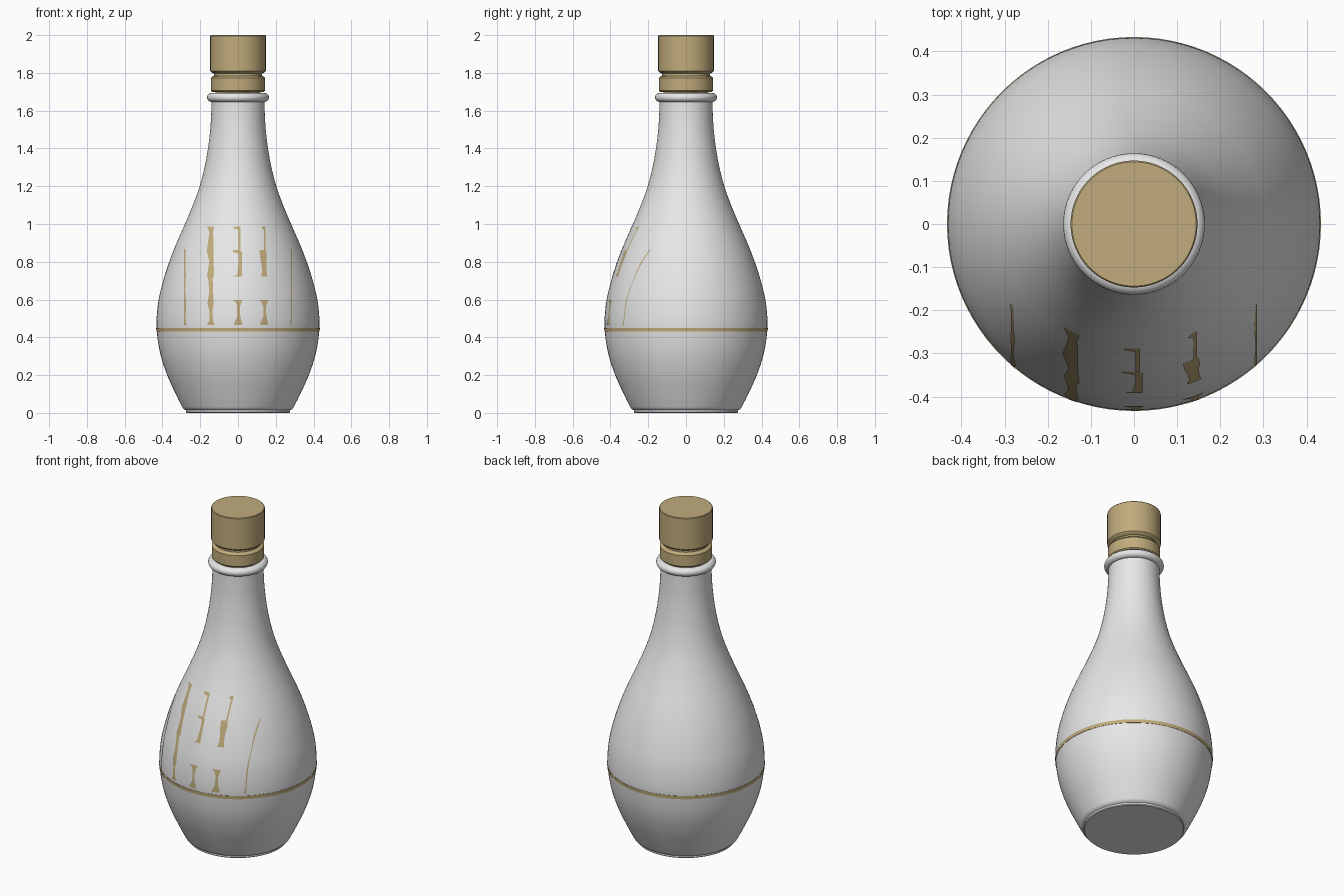
import bpy, bmesh, math

if "Cube" in bpy.data.objects:
    bpy.data.objects.remove(bpy.data.objects["Cube"])

SEG = 96

def mat(name, rgb):
    m = bpy.data.materials.new(name)
    m.diffuse_color = (*rgb, 1)
    m.use_nodes = True
    m.node_tree.nodes["Principled BSDF"].inputs["Base Color"].default_value = m.diffuse_color
    return m

white = mat("porcelain_white", (0.80, 0.80, 0.80))
gold = mat("matte_gold", (0.53, 0.41, 0.20))

def finish(name, bm, material, angle=35):
    me = bpy.data.meshes.new(name)
    bm.to_mesh(me)
    bm.free()
    ob = bpy.data.objects.new(name, me)
    bpy.context.collection.objects.link(ob)
    me.materials.append(material)
    bpy.ops.object.select_all(action='DESELECT')
    bpy.context.view_layer.objects.active = ob
    ob.select_set(True)
    bpy.ops.object.shade_smooth_by_angle(angle=math.radians(angle))
    return ob

def lathe(name, profile, material, closed=False):
    """Revolve (radius, z) points listed from bottom to top; ends are capped."""
    bm = bmesh.new()
    rings = [[bm.verts.new((r * math.cos(2 * math.pi * i / SEG),
                            r * math.sin(2 * math.pi * i / SEG), z))
              for i in range(SEG)] for r, z in profile]
    pairs = list(zip(rings, rings[1:]))
    if closed:
        pairs.append((rings[-1], rings[0]))
    for a, b in pairs:
        for i in range(SEG):
            j = (i + 1) % SEG
            bm.faces.new((a[i], a[j], b[j], b[i]))
    if not closed:
        bm.faces.new(rings[0][::-1])
        bm.faces.new(rings[-1])
    return finish(name, bm, material)

def spline(pts, steps=6):
    """Catmull-Rom smoothing of a profile."""
    p = [pts[0]] + pts + [pts[-1]]
    out = []
    for k in range(1, len(p) - 2):
        for s in range(steps):
            t = s / steps
            out.append(tuple(0.5 * (2 * b + (c - a) * t + (2*a - 5*b + 4*c - d) * t * t
                                    + (3*b - a - 3*c + d) * t ** 3)
                             for a, b, c, d in zip(p[k-1], p[k], p[k+1], p[k+2])))
    return out + [pts[-1]]

# bottle body with a small foot
side = spline([(0.292, 0.025), (0.325, 0.09), (0.375, 0.20), (0.411, 0.31), (0.429, 0.42),
               (0.431, 0.50), (0.420, 0.60), (0.396, 0.70), (0.364, 0.80), (0.325, 0.90),
               (0.281, 1.00), (0.239, 1.10), (0.203, 1.20), (0.177, 1.30), (0.159, 1.40),
               (0.147, 1.50), (0.141, 1.60), (0.139, 1.67)])
lathe("bottle_body", [(0.272, 0), (0.276, 0.004), (0.276, 0.014), (0.284, 0.018)] + side, white)

# rounded lip ring
lathe("lip_ring", [(0.138 + 0.026 * math.cos(a), 1.67 + 0.024 * math.sin(a))
                   for a in (2 * math.pi * i / 20 for i in range(20))], white, closed=True)

# stopper: collar, groove and cap
lathe("stopper", [(0.120, 1.67), (0.120, 1.698), (0.138, 1.700), (0.144, 1.706), (0.144, 1.772),
                  (0.138, 1.780), (0.126, 1.784), (0.126, 1.797), (0.140, 1.802),
                  (0.147, 1.810), (0.147, 1.996), (0.144, 2.0)], gold)

def radius(z):
    for (r0, z0), (r1, z1) in zip(side, side[1:]):
        if z0 <= z <= z1:
            return r0 + (r1 - r0) * (z - z0) / (z1 - z0)
    return side[-1][0]

# painted waist line
lathe("waist_line", [(0.42, 0.430), (radius(0.43) + 0.002, 0.430),
                     (radius(0.45) + 0.002, 0.450), (0.42, 0.450)], gold, closed=True)

def fleck(name, rows):
    """Thin gold sliver on the front; rows are (z, x_left, x_right) from bottom to top."""
    bm = bmesh.new()

    def pt(x, z):
        return bm.verts.new((x, -math.sqrt((radius(z) + 0.002) ** 2 - x * x), z))
    prev = None
    for (z0, l0, r0), (z1, l1, r1) in zip(rows, rows[1:]):
        n = max(1, round((z1 - z0) / 0.015))
        for k in range(n + 1):
            t = k / n
            z, l, r = z0 + (z1 - z0) * t, l0 + (l1 - l0) * t, r0 + (r1 - r0) * t
            if k == 0 and prev:
                continue
            row = [pt(l + (r - l) * i / 3, z) for i in range(4)]
            if prev:
                for i in range(3):
                    bm.faces.new((prev[i], prev[i+1], row[i+1], row[i]))
            prev = row
    finish(name, bm, gold)

# worn gold slivers in five columns
def base_fleck(name, x):
    fleck(name, [(0.465, x - .022, x + .022), (0.48, x - .018, x + .02), (0.51, x - .004, x + .012),
                 (0.56, x - .004, x + .010), (0.585, x - .012, x + .018), (0.598, x - .03, x + .024)])

base_fleck("center_fleck_low", 0.0)
base_fleck("right_fleck_low", 0.138)
fleck("center_fleck_mid", [(0.722, -.026, .02), (0.732, -.004, .02), (0.80, .004, .02),
                           (0.845, .002, .02), (0.852, -.028, .022), (0.862, -.026, .006)])
fleck("center_fleck_top", [(0.862, .003, .014), (0.97, .003, .014), (0.976, -.024, .014),
                           (0.988, -.022, .012)])
fleck("right_fleck_mid", [(0.722, .122, .156), (0.75, .128, .152), (0.79, .124, .150),
                          (0.83, .116, .153), (0.862, .114, .148)])
fleck("right_fleck_top", [(0.862, .138, .146), (0.97, .138, .146), (0.976, .126, .146),
                          (0.988, .128, .145)])
fleck("left_fleck", [(0.465, -.165, -.125), (0.49, -.15, -.132), (0.54, -.152, -.136),
                     (0.58, -.162, -.128), (0.64, -.152, -.132), (0.71, -.158, -.134),
                     (0.73, -.164, -.126), (0.80, -.152, -.130), (0.86, -.166, -.130),
                     (0.92, -.156, -.130), (0.955, -.152, -.132), (0.988, -.164, -.126)])
fleck("outer_left_fleck", [(0.465, -.286, -.272), (0.50, -.285, -.279), (0.56, -.286, -.274),
                           (0.60, -.286, -.276), (0.65, -.285, -.280), (0.73, -.286, -.276),
                           (0.80, -.285, -.279), (0.868, -.286, -.279)])
fleck("outer_right_fleck", [(0.465, .274, .284), (0.50, .281, .285), (0.60, .279, .285),
                            (0.70, .282, .285), (0.79, .279, .285), (0.868, .282, .285)])
